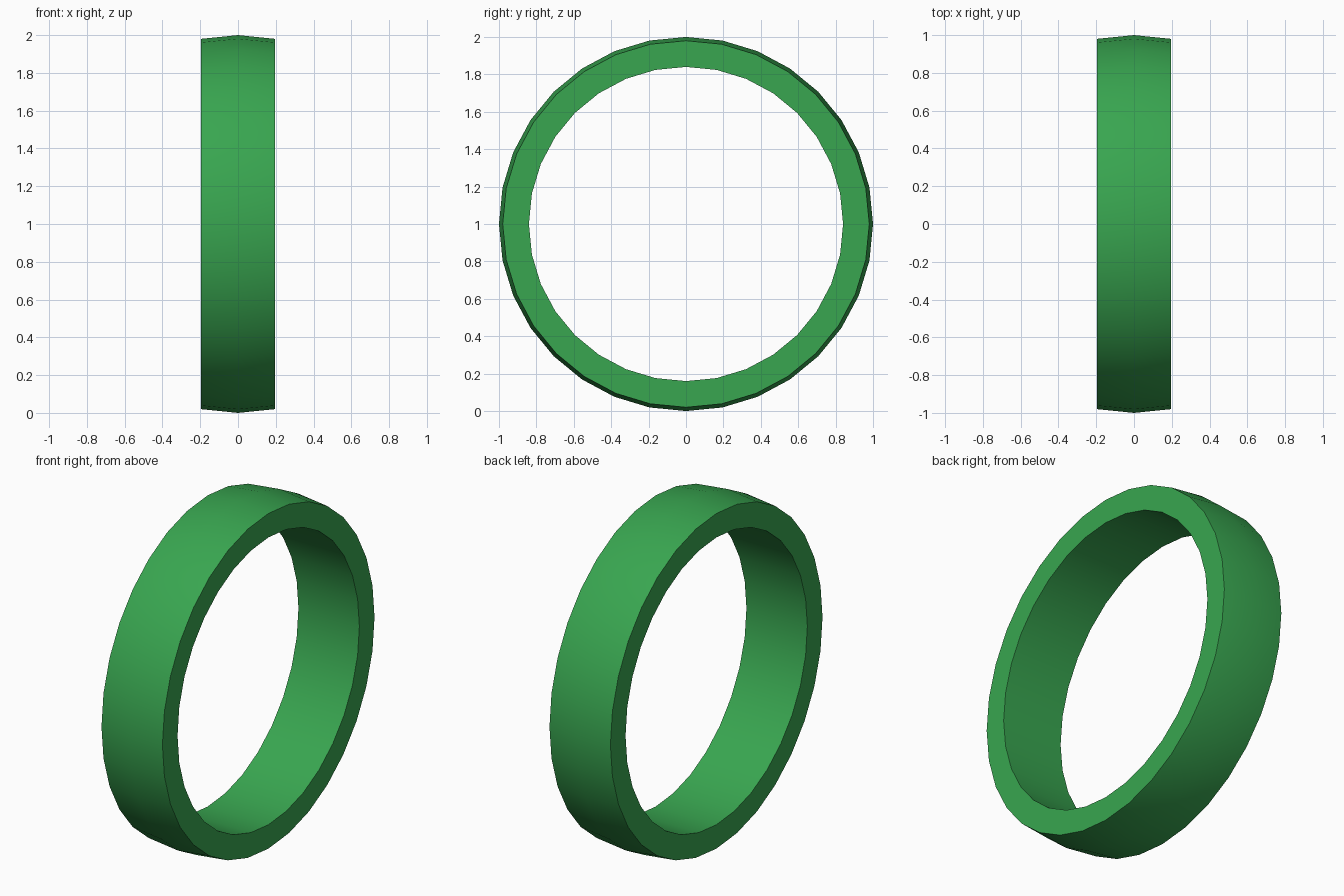
import bpy, bmesh, math
from mathutils import Vector, Matrix

if "Cube" in bpy.data.objects:
    bpy.data.objects.remove(bpy.data.objects["Cube"])

SIDES = 32
# Ring cross-section as (x, radius): crowned outside, straight bore
profile = [(-0.197, 0.98), (0, 1.0), (0.197, 0.98), (0.197, 0.84), (-0.197, 0.84)]

# Ring band, spun about the x axis
bm = bmesh.new()
verts = [bm.verts.new((x, 0, 1 + r)) for x, r in profile]
edges = [bm.edges.new((verts[i], verts[(i + 1) % len(verts)])) for i in range(len(verts))]
bmesh.ops.spin(bm, geom=verts + edges, cent=(0, 0, 1), axis=(1, 0, 0),
               angle=math.tau, steps=SIDES, use_merge=True)
bmesh.ops.remove_doubles(bm, verts=bm.verts, dist=0.0005)
bmesh.ops.recalc_face_normals(bm, faces=bm.faces)
mesh = bpy.data.meshes.new("ring_band")
bm.to_mesh(mesh)
bm.free()
ring = bpy.data.objects.new("ring_band", mesh)
bpy.context.collection.objects.link(ring)

# Green colour
green = bpy.data.materials.new("green")
green.diffuse_color = (0.04, 0.38, 0.08, 1)
green.use_nodes = True
green.node_tree.nodes["Principled BSDF"].inputs["Base Color"].default_value = green.diffuse_color
mesh.materials.append(green)

# Smooth band with sharp rims
bpy.context.view_layer.objects.active = ring
ring.select_set(True)
bpy.ops.object.shade_smooth_by_angle(angle=math.radians(30))
